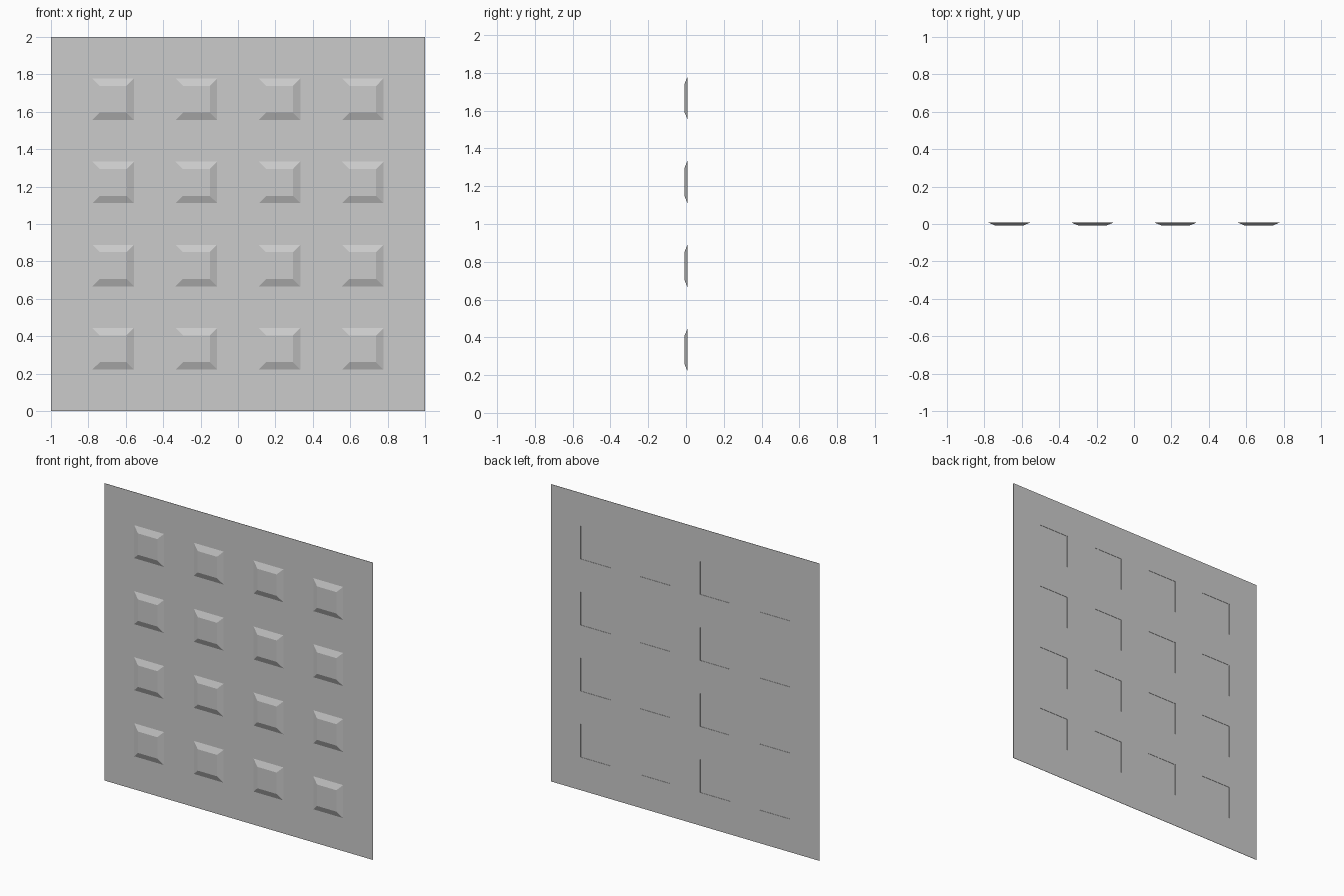
import bpy, bmesh
from math import pi, sqrt
from mathutils import Matrix

if "Cube" in bpy.data.objects:
    bpy.data.objects.remove(bpy.data.objects["Cube"])

CELL = 2 / 9          # panel is a 9 x 9 layout, every other cell holds a stud
FRONT, BACK = -0.009, 0.009
THICK = 0.002         # sheet thickness


def finish(bm, name):
    mesh = bpy.data.meshes.new(name)
    bm.to_mesh(mesh)
    bm.free()
    obj = bpy.data.objects.new(name, mesh)
    bpy.context.collection.objects.link(obj)
    return obj


# Thin upright sheet with square openings behind the studs
bm = bmesh.new()
upright = Matrix.Translation((0, BACK - THICK, 1)) @ Matrix.Rotation(pi / 2, 4, 'X')
bmesh.ops.create_grid(bm, x_segments=9, y_segments=9, size=1, matrix=upright)
openings = []
for f in bm.faces:
    c = f.calc_center_median()
    if int((c.x + 1) / CELL) % 2 and int(c.z / CELL) % 2:
        openings.append(f)
bmesh.ops.delete(bm, geom=openings, context='FACES')
sheet = finish(bm, "panel_sheet")
mod = sheet.modifiers.new("thickness", 'SOLIDIFY')
mod.thickness = THICK
mod.offset = -1       # grow backwards from the front face

# Raised studs: shallow square frustums pointing to the front
bm = bmesh.new()
depth = BACK - THICK - FRONT
for i in range(4):
    for k in range(4):
        place = (Matrix.Translation(((i - 1.5) * 2 * CELL, FRONT + depth / 2, 1 + (k - 1.5) * 2 * CELL))
                 @ Matrix.Rotation(pi / 2, 4, 'X') @ Matrix.Rotation(pi / 4, 4, 'Z'))
        bmesh.ops.create_cone(bm, cap_ends=True, segments=4, radius1=CELL / 2 * sqrt(2),
                              radius2=0.072 * sqrt(2), depth=depth, matrix=place)
finish(bm, "raised_studs")
